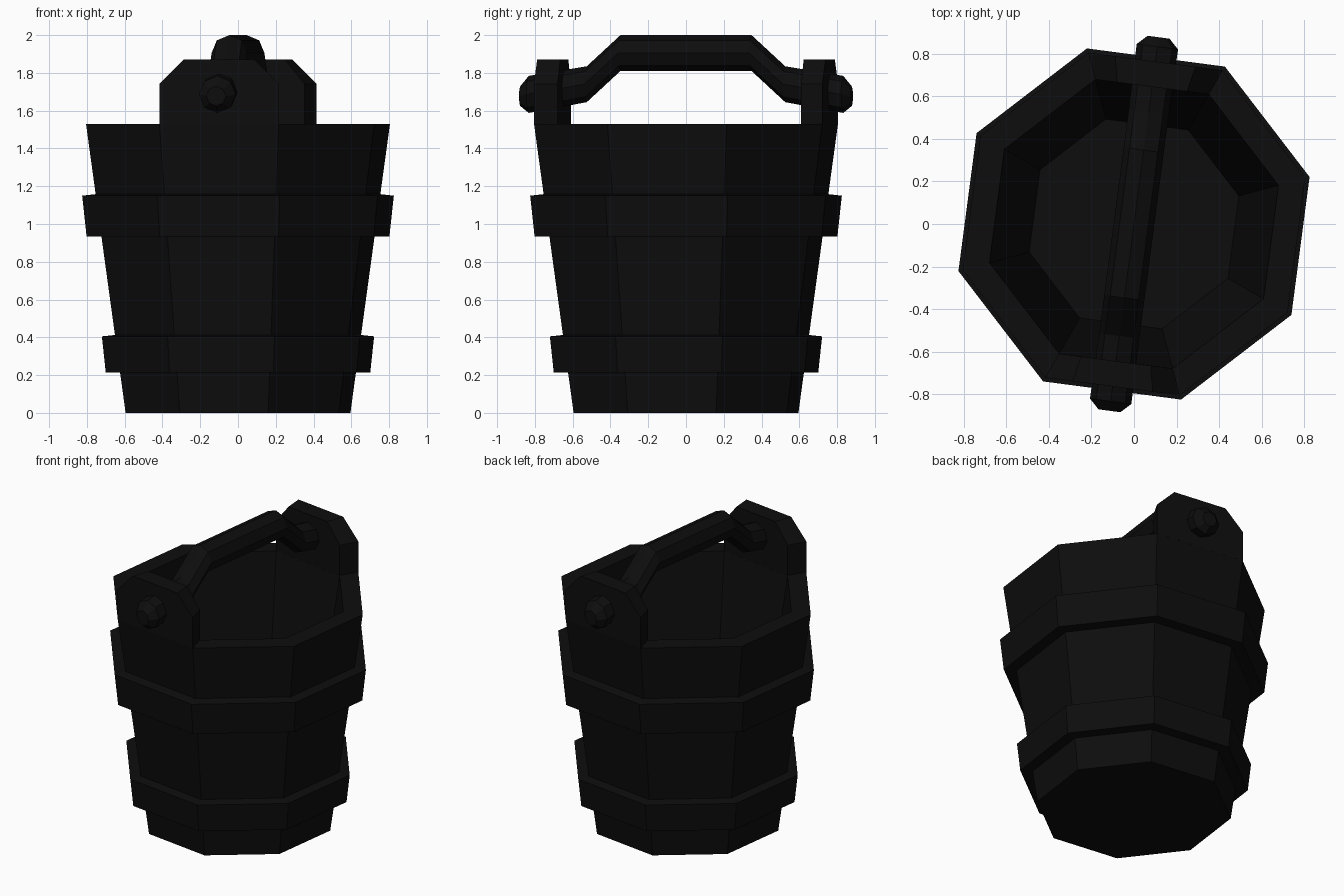
import bpy, bmesh, math
from mathutils import Matrix

if "Cube" in bpy.data.objects:
    bpy.data.objects.remove(bpy.data.objects["Cube"])

SIDES = 8
TURN = Matrix.Rotation(math.radians(-7.5), 4, 'Z')  # whole bucket is turned slightly

mat = bpy.data.materials.new("near black")
mat.diffuse_color = (0.004, 0.004, 0.004, 1)
mat.use_nodes = True
mat.node_tree.nodes["Principled BSDF"].inputs["Base Color"].default_value = mat.diffuse_color


def make(name, rings, loop=False):
    """Bridge equal-length rings of points; close into a loop or cap both ends."""
    bm = bmesh.new()
    vs = [[bm.verts.new(p) for p in ring] for ring in rings]
    n = len(vs[0])
    pairs = list(zip(vs, vs[1:])) + ([(vs[-1], vs[0])] if loop else [])
    for a, b in pairs:
        for i in range(n):
            j = (i + 1) % n
            bm.faces.new((a[i], a[j], b[j], b[i]))
    if not loop:
        bm.faces.new(vs[0][::-1])
        bm.faces.new(vs[-1])
    bmesh.ops.recalc_face_normals(bm, faces=bm.faces)
    bmesh.ops.transform(bm, matrix=TURN, verts=bm.verts)
    me = bpy.data.meshes.new(name)
    bm.to_mesh(me)
    bm.free()
    me.materials.append(mat)
    ob = bpy.data.objects.new(name, me)
    bpy.context.collection.objects.link(ob)
    return ob


def octagon(r, z):
    step = 2 * math.pi / SIDES
    return [(r * math.cos((i + .5) * step), r * math.sin((i + .5) * step), z)
            for i in range(SIDES)]


# Hollow tapered tub: outside, rim, inside, floor
make("tub", [octagon(r, z) for r, z in
             [(0.616, 0), (0.833, 1.53), (0.703, 1.53), (0.51, 0.15)]])

# Two raised hoops
for name, prof in {
    "lower_hoop": [(0.62, 0.215), (0.725, 0.215), (0.746, 0.405), (0.65, 0.415)],
    "upper_hoop": [(0.72, 0.935), (0.83, 0.935), (0.854, 1.15), (0.76, 1.16)],
}.items():
    make(name, [octagon(r, z) for r, z in prof], loop=True)

# Chamfered ears rising from the front and back walls
OUT, INN = 0.77, 0.65
for name, s in (("front_ear", -1), ("back_ear", 1)):
    def outline(y, w, t):
        return [(-w, s * y, 1.53), (w, s * y, 1.53), (w, s * y, 1.74),
                (t, s * y, 1.87), (-t, s * y, 1.87), (-w, s * y, 1.74)]
    make(name, [outline(OUT, 0.319, 0.19), outline(INN, 0.27, 0.165)])

# Eight-sided handle running through both ears, with bevelled ends
half = [(0.885, 1.677, 0.052), (0.84, 1.686, 0.098), (0.53, 1.74, 0.095), (0.35, 1.905, 0.095)]
path = [(-y, z, r) for y, z, r in half] + half[::-1]
make("handle", [[(r * math.cos(i * math.pi / 4), y, z + r * math.sin(i * math.pi / 4))
                 for i in range(8)] for y, z, r in path])
